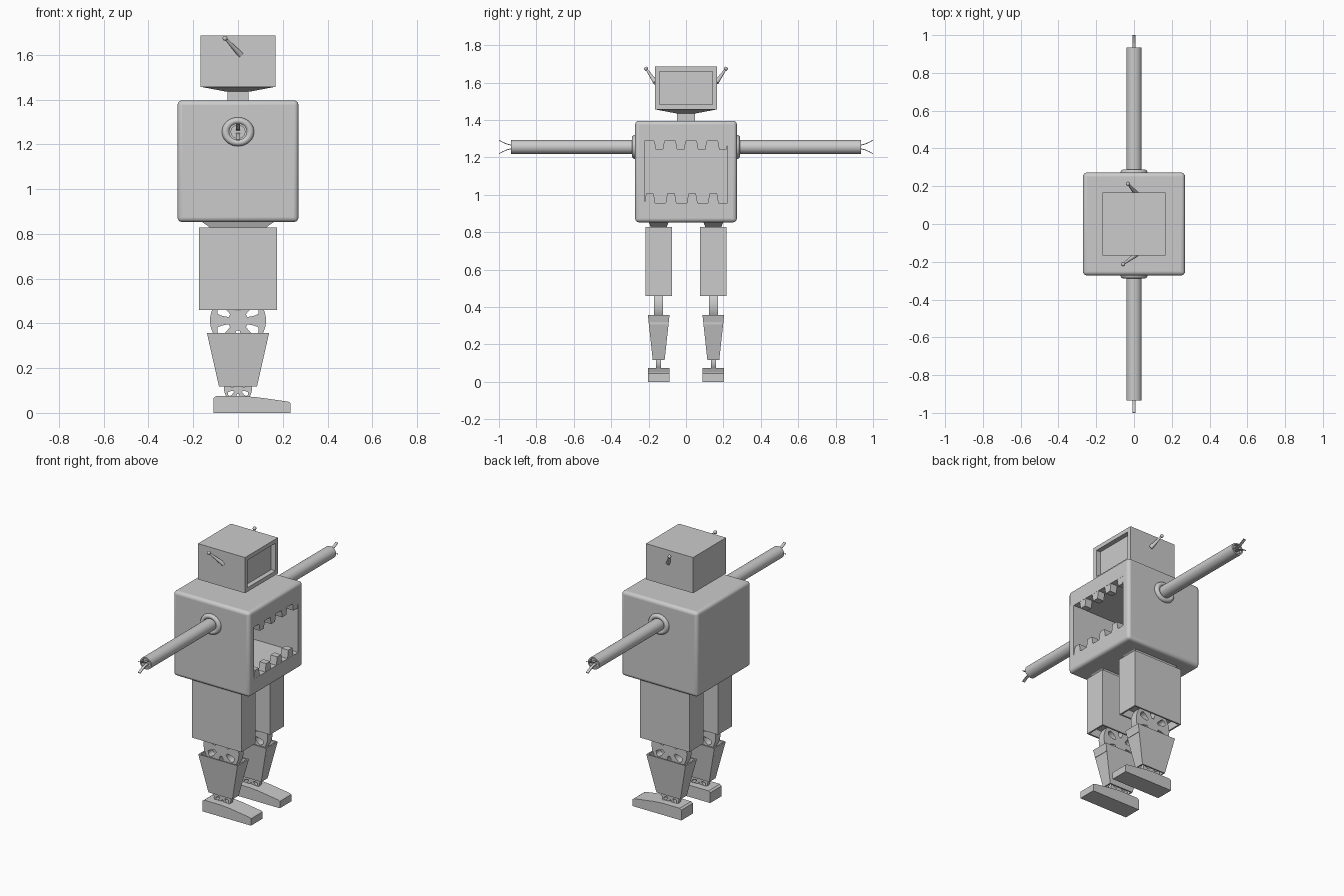
import bpy, bmesh, math
from mathutils import Vector

if "Cube" in bpy.data.objects:
    bpy.data.objects.remove(bpy.data.objects["Cube"])

def finish(name, bm, smooth=False):
    bmesh.ops.recalc_face_normals(bm, faces=bm.faces)
    me = bpy.data.meshes.new(name)
    bm.to_mesh(me)
    bm.free()
    ob = bpy.data.objects.new(name, me)
    bpy.context.collection.objects.link(ob)
    if smooth:
        shade(ob)
    return ob

def select(ob):
    bpy.ops.object.select_all(action='DESELECT')
    ob.select_set(True)
    bpy.context.view_layer.objects.active = ob

def shade(ob):
    select(ob)
    bpy.ops.object.shade_smooth_by_angle(angle=math.radians(40))

def recess(bm, direction, rim, depth):
    """Inset the face looking along direction and push it inwards."""
    d = Vector(direction)
    bm.normal_update()
    f = max(bm.faces, key=lambda f: f.normal.dot(d))
    bmesh.ops.inset_individual(bm, faces=[f], thickness=rim)
    new = bmesh.ops.extrude_discrete_faces(bm, faces=[f])['faces'][0]
    bmesh.ops.translate(bm, verts=new.verts, vec=-d * depth)

def block(name, z0, h0, z1, h1, y=0, recesses=()):
    """Tapered box: half sizes h0 at z0 and h1 at z1."""
    bm = bmesh.new()
    bmesh.ops.create_cube(bm, size=2)
    for v in bm.verts:
        z, h = (z1, h1) if v.co.z > 0 else (z0, h0)
        v.co = (v.co.x * h[0], y + v.co.y * h[1], z)
    for r in recesses:
        recess(bm, *r)
    return finish(name, bm)

def prism(name, pts, offset):
    """Extrude a closed 3D outline by offset."""
    bm = bmesh.new()
    f = bm.faces.new([bm.verts.new(p) for p in pts])
    ext = bmesh.ops.extrude_face_region(bm, geom=[f], use_keep_orig=True)['geom']
    bmesh.ops.translate(bm, verts=[g for g in ext if isinstance(g, bmesh.types.BMVert)], vec=offset)
    return finish(name, bm)

def rod(name, a, b, r0, r1, sides=32):
    a, b = Vector(a), Vector(b)
    bm = bmesh.new()
    bmesh.ops.create_cone(bm, cap_ends=True, segments=sides, radius1=r0, radius2=r1, depth=(b - a).length)
    ob = finish(name, bm)
    ob.rotation_mode = 'QUATERNION'
    ob.rotation_quaternion = (b - a).to_track_quat('Z', 'Y')
    ob.location = (a + b) / 2
    shade(ob)
    return ob

def wheel(name, r, thick, y, z):
    """Joint disc with six radial slots, lying in the XZ plane."""
    cu = bpy.data.curves.new(name, 'CURVE')
    cu.dimensions, cu.fill_mode, cu.extrude = '2D', 'BOTH', thick / 2
    loops = [[(r, 2 * math.pi * i / 48) for i in range(48)]]
    for k in range(6):
        c = math.pi / 6 + k * math.pi / 3
        loops.append([(r * q, c + w) for q, w in
                      ((.36, -.16), (.60, -.23), (.78, -.2), (.84, 0), (.78, .2), (.60, .23), (.36, .16))])
    for loop in loops:
        s = cu.splines.new('POLY')
        s.points.add(len(loop) - 1)
        for p, (q, t) in zip(s.points, loop):
            p.co = (q * math.cos(t), q * math.sin(t), 0, 1)
        s.use_cyclic_u = True
    ob = bpy.data.objects.new(name, cu)
    bpy.context.collection.objects.link(ob)
    ob.rotation_euler.x = math.pi / 2
    ob.location = (0, y, z)
    select(ob)
    bpy.ops.object.convert(target='MESH')

# Torso: rounded box with a deep mouth cavity open at +x
torso = block("torso", .853, (.27, .272), 1.396, (.27, .272))
bev = torso.modifiers.new("round", 'BEVEL')
bev.width, bev.segments = .02, 4
cutter = block("mouth_cutter", .957, (.26, .223), 1.289, (.26, .223))
cutter.location.x = .04
cutter.hide_render = True
cutter.hide_viewport = True
cut = torso.modifiers.new("mouth", 'BOOLEAN')
cut.object, cut.solver = cutter, 'EXACT'
shade(torso)

# Teeth along the top and bottom of the mouth
def tooth(name, y, base, tip):
    pts = [(.222, y + dy, z) for dy, z in ((-.029, base), (-.02, tip), (.02, tip), (.029, base))]
    prism(name, pts, (.047, 0, 0))

for i in range(4):
    tooth("upper_tooth", -.142 + .113 * i, 1.291, 1.242)
    tooth("lower_tooth", -.193 + .113 * i, .955, 1.008)

# Neck and head with a recessed screen
block("neck", 1.39, (.048, .048), 1.44, (.048, .048))
block("head_underside", 1.435, (.05, .05), 1.457, (.167, .167))
head = block("head", 1.457, (.167, .167), 1.686, (.167, .167), recesses=[((1, 0, 0), .037, .03)])

# Antennae with ball tips
for s, tip_x in ((-1, -.058), (1, -.032)):
    tip = (tip_x, s * .213, 1.674)
    rod("antenna", (.012, s * .162, 1.6), tip, .013, .005, 16)
    bm = bmesh.new()
    bmesh.ops.create_uvsphere(bm, u_segments=16, v_segments=10, radius=.011)
    finish("antenna_ball", bm, True).location = tip

for s in (-1, 1):
    # Shoulder ring
    bpy.ops.mesh.primitive_torus_add(major_radius=.055, minor_radius=.017, major_segments=40,
                                     minor_segments=12, location=(0, s * .272, 1.256),
                                     rotation=(math.pi / 2, 0, 0))
    ring = bpy.context.object
    ring.name = "shoulder_ring"
    ring.scale.y = .9
    shade(ring)

    # Arm tube with a shallow recessed end
    bm = bmesh.new()
    bmesh.ops.create_cone(bm, cap_ends=True, segments=32, radius1=.041, radius2=.041, depth=.68)
    recess(bm, (0, 0, 1), .01, .02)
    arm = finish("arm", bm)
    arm.rotation_euler.x = -s * math.pi / 2
    arm.location = (0, s * .595, 1.256)
    arm.scale.y = .93
    shade(arm)

    # Two thin flared claws
    for t in (-1, 1):
        path = [(.91, .006), (.94, .009), (.96, .014), (.98, .023), (1.0, .034)]
        outline = path + [(y - .001, z + .004) for y, z in reversed(path)]
        prism("claw", [(-.009, s * y, 1.256 + t * z) for y, z in outline], (.018, 0, 0))

    # Leg
    y = s * .146
    block("hip", .825, (.12, .042), .856, (.165, .054), y)
    block("thigh", .46, (.175, .071), .829, (.175, .071), y, [((0, 0, -1), .015, .05)])
    wheel("knee_joint", .125, .048, y, .412)
    block("shin", .118, (.085, .032), .358, (.139, .058), y,
          [((0, 0, 1), .012, .05), ((0, 0, -1), .01, .03)])
    wheel("ankle_joint", .062, .027, y, .107)
    foot = [(-.11, 0), (.235, 0), (.235, .044), (.226, .05), (.085, .07), (.02, .075), (-.098, .075), (-.11, .066)]
    prism("foot", [(x, y - .058, z) for x, z in foot], (0, .116, 0))
